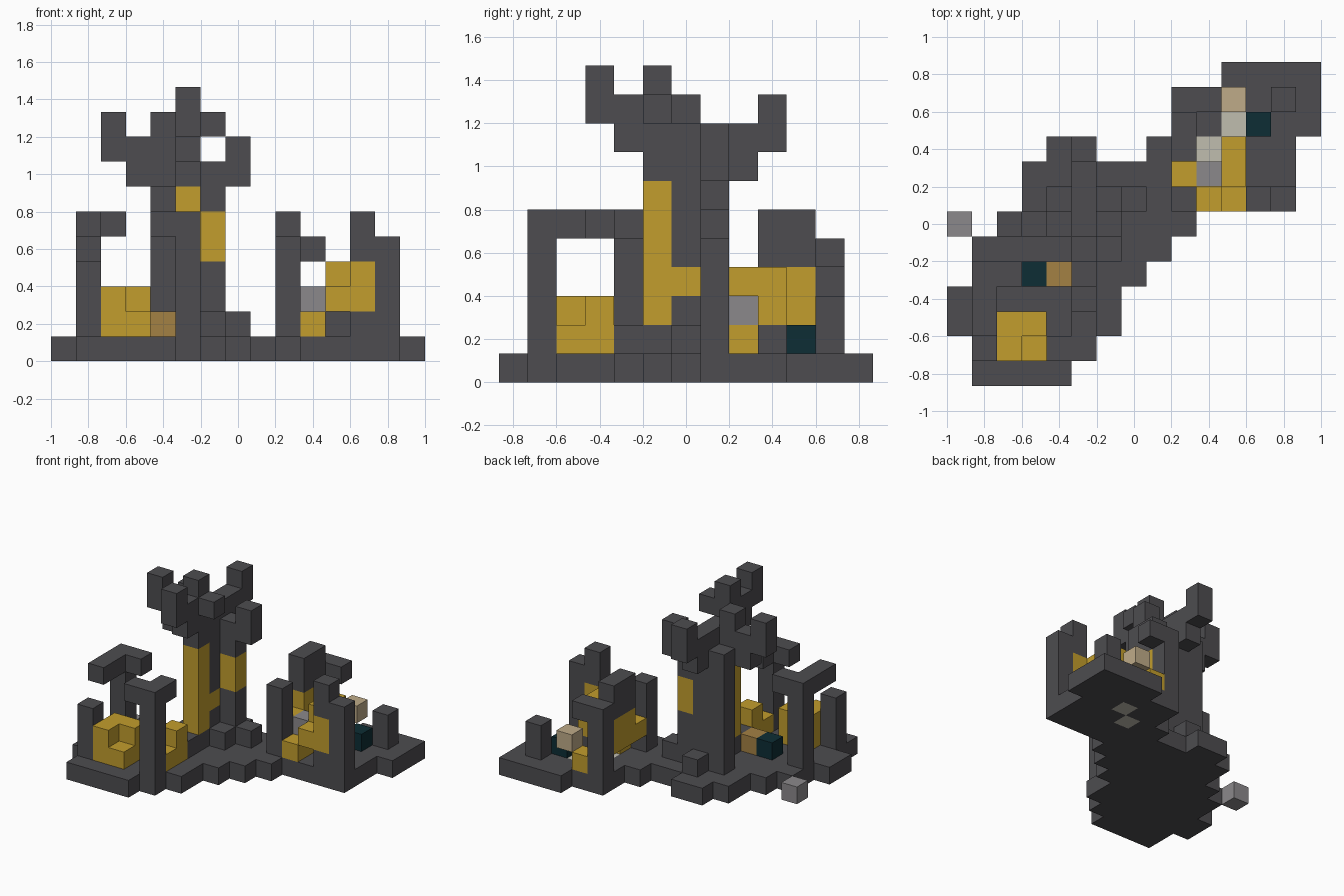
import bpy
import bmesh
from mathutils import Vector

UNIT = 2 / 15
ORIGIN = Vector((-7.5, -6.5, 0))

default_cube = bpy.data.objects.get("Cube")
if default_cube:
    bpy.data.objects.remove(default_cube, do_unlink=True)


def make_material(name, red, green, blue):
    material = bpy.data.materials.new(name)
    material.use_nodes = True
    colour = (red, green, blue, 1)
    material.diffuse_color = colour
    material.node_tree.nodes["Principled BSDF"].inputs["Base Color"].default_value = colour
    return material


stone = make_material("dark stone", .075, .073, .08)
gold = make_material("gold", .54, .34, .026)
teal = make_material("deep teal", .004, .027, .035)
grey = make_material("mid grey", .26, .25, .26)
tan = make_material("warm tan", .52, .41, .25)
beige = make_material("pale beige", .53, .51, .43)
brown = make_material("golden brown", .37, .22, .057)


def build(part_name, material, *blocks):
    """Join blocks into one part; each block is a cell position and an optional size in cells."""
    mesh = bpy.data.meshes.new(part_name)
    shape = bmesh.new()
    for block in blocks:
        corner = Vector(block[:3])
        size = Vector(block[3:] or (1, 1, 1))
        cube = bmesh.ops.create_cube(shape, size=1)
        for vertex in cube["verts"]:
            stretched = Vector(a * b for a, b in zip(vertex.co, size))
            vertex.co = (stretched + corner + size / 2 + ORIGIN) * UNIT
    shape.to_mesh(mesh)
    shape.free()
    mesh.materials.append(material)
    part = bpy.data.objects.new(part_name, mesh)
    bpy.context.collection.objects.link(part)
    return part


def post(part_name, column, row, height):
    """A dark upright standing on the base."""
    return build(part_name, stone, (column, row, 1, 1, 1, height))


# Stepped base, one strip of cells for each run along x
strips = "0:1-5 1:1-6 2:0-7 3:0-7 4:1-8 5:1-9 6:2-10 7:3-14 8:3-14"
strips += " 9:4-6 9:8-10 9:11-14 10:9-11 10:12-15 11:9-15 12:11-15"
base_blocks = []
for strip in strips.split():
    row, span = strip.split(":")
    start, end = map(int, span.split("-"))
    base_blocks.append((start, int(row), 0, end - start, 1, 1))
build("stepped_base", stone, *base_blocks)
build("base_inlays", beige, (10, 9, 0), (11, 10, 0))
build("loose_grey_block", grey, (0, 6, 0))

# Central trunk with roots and gold veins
post("trunk_foot", 5, 5, 1)
post("trunk_back", 5, 7, 8)
post("trunk_right_side", 4, 7, 7)
post("trunk_left_lower", 6, 7, 3)
post("trunk_core_lower", 5, 6, 2)
build("trunk_core_upper", stone, (5, 6, 4, 1, 1, 5))
build("trunk_left_upper", stone, (6, 7, 6, 1, 1, 2))
build("trunk_front_vein", gold, (5, 5, 2, 1, 1, 5))
build("trunk_core_vein", gold, (5, 6, 3))
build("trunk_side_vein", gold, (6, 7, 4, 1, 1, 2))
build("trunk_roots", stone, (6, 6, 1), (7, 7, 1), (5, 8, 1), (5, 4, 1))

# Branching crown
build("crown_front_stem", stone, (5, 5, 7, 1, 1, 4))
build("crown_front_branch", stone, (5, 4, 8, 1, 1, 2), (5, 3, 9, 1, 1, 2))
build("crown_front_knob", stone, (6, 5, 9))
build("crown_right_branch", stone, (4, 6, 7, 1, 1, 3),
      (3, 6, 7, 1, 1, 2), (2, 6, 8, 1, 1, 2))
build("crown_left_branch", stone, (7, 7, 7, 1, 1, 2))
build("crown_back_branch", stone, (5, 8, 7, 1, 1, 2), (5, 9, 8, 1, 1, 2))

# Front cluster: posts with bent tops around gold blocks
post("front_corner_post", 5, 1, 5)
build("front_corner_arms", stone, (4, 1, 5), (5, 2, 5))
post("front_rear_post", 1, 4, 5)
build("front_rear_arms", stone, (1, 2, 5, 1, 2, 1), (2, 4, 5))
post("front_short_post", 1, 1, 3)
build("front_gold_lower", gold, (2, 1, 1, 2, 2, 1))
build("front_gold_upper", gold, (2, 1, 2, 1, 2, 1), (3, 2, 2))
build("front_gold_bench", gold, (5, 2, 1), (5, 3, 1, 1, 1, 2))
build("front_teal_block", teal, (3, 4, 1))
build("front_brown_block", brown, (4, 4, 1))

# Back cluster: posts and broken arches
post("back_near_post", 9, 7, 4)
post("back_corner_post", 13, 7, 4)
post("back_short_post", 13, 11, 2)
post("back_rear_post", 9, 11, 4)
build("back_corner_arm", stone, (12, 7, 4, 1, 1, 2))
build("back_rear_arms", stone, (10, 11, 4), (9, 9, 4, 1, 2, 2))
build("back_low_blocks", stone, (11, 9, 1), (12, 7, 1))

# Back cluster: coloured blocks
build("back_gold_wall", gold, (9, 8, 2), (9, 9, 2, 1, 2, 2))
build("back_gold_steps", gold, (10, 7, 1, 1, 2, 1), (11, 7, 2), (12, 7, 2, 1, 1, 2))
build("back_gold_bridge", gold, (11, 8, 3), (11, 9, 2, 1, 1, 2))
build("back_gold_foot", gold, (10, 11, 1))
build("back_grey_block", grey, (10, 8, 2))
build("back_teal_block", teal, (12, 10, 1))
build("back_tan_block", tan, (11, 11, 2))
